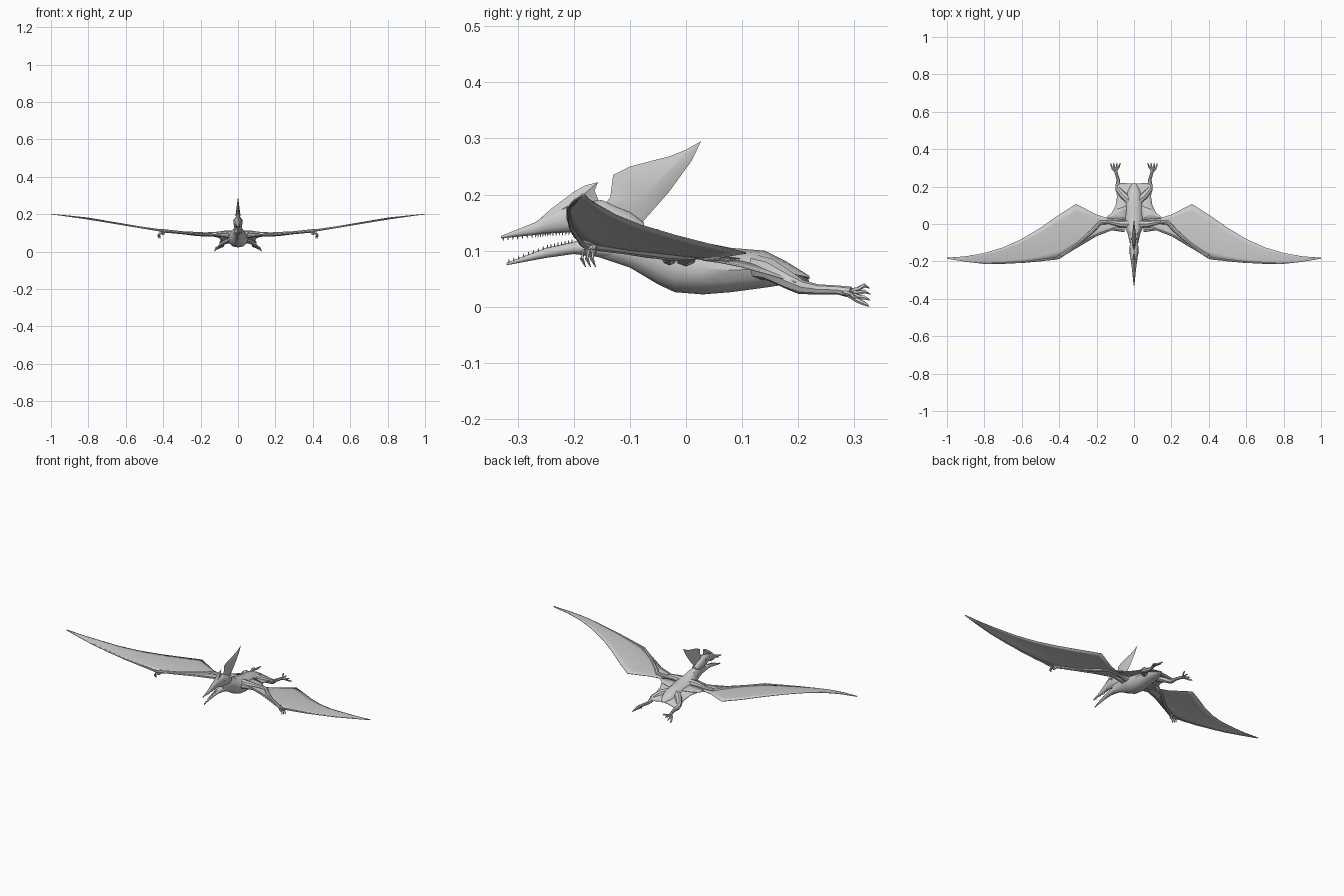
import bpy, bmesh, math
from mathutils import Vector

cube = bpy.data.objects.get("Cube")
if cube:
    bpy.data.objects.remove(cube, do_unlink=True)

skin = bpy.data.materials.new("pale grey skin")
skin.use_nodes = True
GREY = (0.6, 0.6, 0.6, 1)
skin.diffuse_color = GREY
skin.node_tree.nodes["Principled BSDF"].inputs["Base Color"].default_value = GREY


def finish(bm, name, mirror=False, thickness=0, angle=35):
    bmesh.ops.recalc_face_normals(bm, faces=bm.faces)
    mesh = bpy.data.meshes.new(name)
    bm.to_mesh(mesh)
    bm.free()
    mesh.materials.append(skin)
    ob = bpy.data.objects.new(name, mesh)
    bpy.context.collection.objects.link(ob)
    if thickness:
        mod = ob.modifiers.new("Thickness", "SOLIDIFY")
        mod.thickness = thickness
        mod.offset = 0
    if mirror:
        ob.modifiers.new("Mirror", "MIRROR")
    bpy.ops.object.select_all(action="DESELECT")
    ob.select_set(True)
    bpy.context.view_layer.objects.active = ob
    bpy.ops.object.shade_smooth_by_angle(angle=math.radians(angle))
    return ob


def skin_rings(bm, rings):
    """Join a row of closed rings and cap both ends."""
    loops = [[bm.verts.new(p) for p in ring] for ring in rings]
    n = len(loops[0])
    for a, b in zip(loops, loops[1:]):
        for i in range(n):
            j = (i + 1) % n
            bm.faces.new((a[i], a[j], b[j], b[i]))
    bm.faces.new(loops[0])
    bm.faces.new(loops[-1][::-1])


def loft(name, sections, sides=12):
    """Oval sections along y: (y, bottom, top, half width)."""
    bm = bmesh.new()
    turn = [math.tau * i / sides for i in range(sides)]
    skin_rings(bm, [[(w * math.cos(a), y, (lo + hi) / 2 + (hi - lo) / 2 * math.sin(a))
                     for a in turn] for y, lo, hi, w in sections])
    return finish(bm, name)


def add_tube(bm, path, sides=8):
    """Round limb through (x, y, z, radius) points."""
    pts = [Vector(p[:3]) for p in path]
    rings = []
    for i, p in enumerate(pts):
        d = (pts[min(i + 1, len(pts) - 1)] - pts[max(i - 1, 0)]).normalized()
        u = d.cross(Vector((0, 0, 1)) if abs(d.z) < 0.9 else Vector((0, 1, 0))).normalized()
        v = d.cross(u)
        r = path[i][3]
        rings.append([p + r * (u * math.cos(math.tau * k / sides) + v * math.sin(math.tau * k / sides))
                      for k in range(sides)])
    skin_rings(bm, rings)


def add_sheet(bm, edges, columns=6, camber=0.0):
    """Membrane stretched between pairs of edge points."""
    rows = []
    for a, b in edges:
        a, b = Vector(a), Vector(b)
        bulge = camber * (b - a).length
        rows.append([bm.verts.new(a.lerp(b, k / columns)
                     + Vector((0, 0, bulge * math.sin(math.pi * k / columns))))
                     for k in range(columns + 1)])
    for r, s in zip(rows, rows[1:]):
        for k in range(columns):
            bm.faces.new((r[k], r[k + 1], s[k + 1], s[k]))


def blade(name, outline, centre, half):
    """Flat crest with a raised middle on both sides; outline in (y, z)."""
    bm = bmesh.new()
    rim = [bm.verts.new((0, y, z)) for y, z in outline]
    for x in (-half, half):
        mid = bm.verts.new((x, *centre))
        for i, v in enumerate(rim):
            bm.faces.new((v, rim[(i + 1) % len(rim)], mid))
    return finish(bm, name)


# Neck and torso
loft("body", [(-.16, .09, .14, .017), (-.1, .07, .147, .023), (-.05, .04, .138, .034),
              (-.02, .026, .125, .048), (.03, .022, .115, .056), (.08, .026, .105, .05),
              (.14, .034, .1, .042), (.18, .04, .08, .032), (.22, .05, .055, .008)])

# Head and jaws
upper = [(-.33, .122, .126, .002), (-.27, .128, .15, .008), (-.24, .131, .17, .011),
         (-.2, .133, .187, .016), (-.15, .12, .19, .024), (-.1, .112, .17, .022),
         (-.075, .12, .15, .014)]
lower = [(-.32, .074, .078, .002), (-.25, .087, .105, .008), (-.2, .094, .116, .014),
         (-.15, .088, .124, .02), (-.1, .08, .122, .018)]
loft("upper_beak", upper)
loft("lower_beak", lower)

# Crests
blade("front_crest", [(-.27, .148), (-.24, .175), (-.2, .205), (-.18, .216), (-.157, .222),
                      (-.163, .207), (-.155, .188), (-.2, .16)], (-.2, .185), .011)
blade("rear_crest", [(-.155, .17), (-.135, .195), (-.13, .235), (-.1, .25), (-.03, .268),
                     (0, .28), (.027, .295), (.01, .26), (-.03, .205), (-.08, .148)],
      (-.08, .195), .013)

# Teeth along both jaws, and the eyes
bm = bmesh.new()


def tooth_row(sections, edge, direction, count):
    for (y0, *a), (y1, *b) in zip(sections[:3], sections[1:4]):
        for k in range(count):
            t = (k + .5) / count
            y = y0 + (y1 - y0) * t
            z = a[edge] + (b[edge] - a[edge]) * t
            x = .35 * (a[2] + (b[2] - a[2]) * t)
            add_tube(bm, [(x, y, z - direction * .002, .0018),
                          (x, y, z + direction * .005, .0003)], 4)


tooth_row(upper, 0, -1, 7)
tooth_row(lower[:3], 1, 1, 8)
finish(bm, "teeth", mirror=True)

bm = bmesh.new()
bmesh.ops.create_uvsphere(bm, u_segments=10, v_segments=6, radius=.006)
bmesh.ops.translate(bm, verts=bm.verts, vec=(.02, -.155, .165))
finish(bm, "eyes", mirror=True)

# Wing membranes, front edge to rear edge from body to tip
bm = bmesh.new()
add_sheet(bm, [((.03, -.015, .095), (.03, .1, .085)), ((.1, -.025, .09), (.1, .075, .082)),
               ((.15, -.04, .09), (.15, .035, .084)), ((.2, -.065, .09), (.2, .05, .087)),
               ((.3, -.125, .1), (.31, .107, .096)), ((.4, -.182, .111), (.4, .05, .109)),
               ((.5, -.2, .125), (.5, -.02, .127)), ((.6, -.208, .142), (.6, -.08, .145)),
               ((.7, -.213, .158), (.7, -.125, .163)), ((.8, -.213, .174), (.8, -.155, .18)),
               ((.9, -.202, .188), (.9, -.173, .191)), ((1, -.185, .2), (1, -.18, .2))],
          camber=.02)
finish(bm, "wing_membranes", mirror=True, thickness=.003)

# Membrane along the flanks and between the legs
bm = bmesh.new()
add_sheet(bm, [((0, .02, .09), (.15, .03, .084)), ((0, .06, .085), (.118, .06, .08)),
               ((0, .1, .08), (.098, .1, .072)), ((0, .15, .07), (.09, .15, .058)),
               ((0, .19, .058), (.1, .195, .045)), ((0, .215, .052), (.085, .22, .036))],
          camber=.03)
finish(bm, "flank_membranes", mirror=True, thickness=.004)

# Arm bones and the long wing finger
bm = bmesh.new()
add_tube(bm, [(.02, 0, .09, .024), (.07, 0, .094, .018), (.13, .01, .093, .011),
              (.18, .008, .092, .011), (.22, -.035, .094, .011), (.3, -.105, .101, .008),
              (.4, -.177, .111, .009), (.42, -.185, .114, .006), (.6, -.205, .142, .004),
              (.8, -.21, .174, .003), (.998, -.183, .2, .0008)])
add_tube(bm, [(.05, -.03, .088, .014), (.12, -.028, .089, .006), (.22, -.068, .092, .005),
              (.3, -.118, .1, .005), (.39, -.173, .11, .006)])
finish(bm, "arm_bones", mirror=True)

# Small hand with hooked fingers under each wrist
bm = bmesh.new()
add_tube(bm, [(.39, -.165, .115, .009), (.4, -.172, .098, .009), (.407, -.175, .092, .006)])
for side in (-1, 0, 1):
    y = -.173 + side * .009
    add_tube(bm, [(.4, -.172, .1, .005), (.415 + side * .004, y, .098, .005),
                  (.424 + side * .004, y - .004, .086, .004),
                  (.418 + side * .006, y + .003, .071, .0007)], 6)
finish(bm, "hands", mirror=True)

# Hind legs trailing behind
bm = bmesh.new()
add_tube(bm, [(.02, .12, .072, .022), (.055, .15, .066, .02), (.085, .185, .046, .016),
              (.087, .205, .035, .013), (.084, .235, .031, .009), (.094, .27, .03, .008),
              (.1, .293, .026, .01)])
finish(bm, "legs", mirror=True)

# Spread toes with claws
bm = bmesh.new()
for k in range(4):
    s = k / 3 - .5
    tip = .033 - .0325 * k / 3
    x = .1 + .04 * s
    add_tube(bm, [(.098, .285, .026, .006), (x, .306, tip * .6 + .011, .0045),
                  (x + .006 * s, .318, tip + .005, .004),
                  (x + .012 * s, .33 - .006 * abs(s), tip, .0006)], 6)
add_tube(bm, [(.1, .28, .026, .005), (.116, .295, .022, .004), (.122, .306, .01, .0006)], 6)
finish(bm, "toes", mirror=True)
